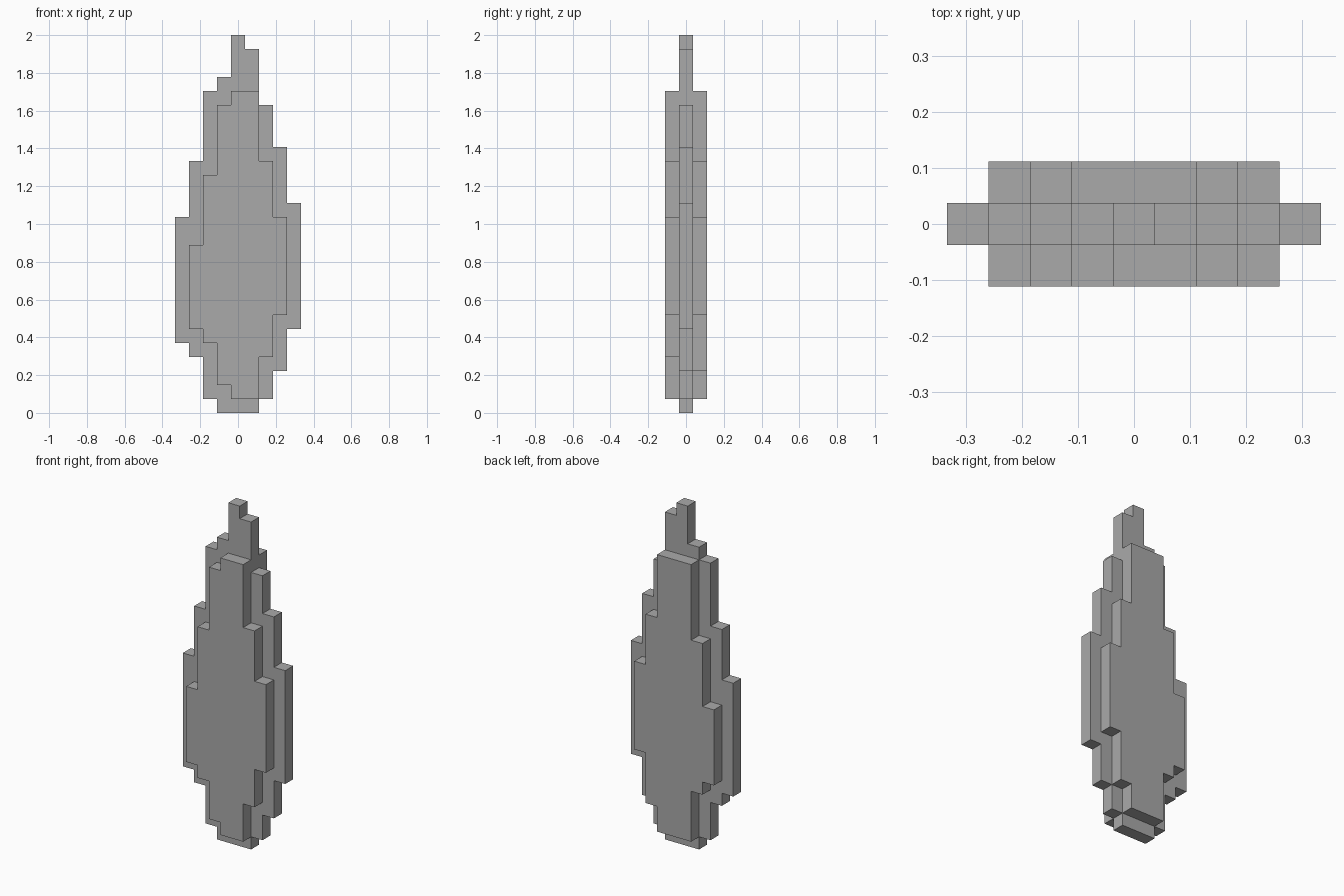
import bpy
import bmesh

cube = bpy.data.objects.get("Cube")
if cube:
    bpy.data.objects.remove(cube, do_unlink=True)

U = 2 / 27  # size of one block

stone = bpy.data.materials.new("grey stone")
stone.use_nodes = True
GREY = (0.4, 0.4, 0.4, 1)
stone.diffuse_color = GREY
stone.node_tree.nodes["Principled BSDF"].inputs["Base Color"].default_value = GREY


def stepped_outline(first, spans):
    """Outline around side-by-side columns, each a (bottom, top) span in blocks."""
    lower, upper = [], []
    for i, (bottom, top) in enumerate(spans):
        left, right = first + i - 0.5, first + i + 0.5
        for line, z in ((lower, bottom), (upper, top)):
            if line and line[-1][1] == z:
                line[-1] = (right, z)  # level with its neighbour
            else:
                line += [(left, z), (right, z)]
    return lower + upper[::-1]


def slab(name, first, spans, layer):
    """One-block-thick slab with a stepped outline."""
    bm = bmesh.new()
    y = (layer - 0.5) * U
    face = bm.faces.new([bm.verts.new((x * U, y, z * U))
                         for x, z in stepped_outline(first, spans)])
    extruded = bmesh.ops.extrude_face_region(bm, geom=[face], use_keep_orig=True)
    moved = [v for v in extruded["geom"] if isinstance(v, bmesh.types.BMVert)]
    bmesh.ops.translate(bm, verts=moved, vec=(0, U, 0))
    bmesh.ops.recalc_face_normals(bm, faces=bm.faces)
    mesh = bpy.data.meshes.new(name)
    bm.to_mesh(mesh)
    bm.free()
    mesh.materials.append(stone)
    obj = bpy.data.objects.new(name, mesh)
    bpy.context.collection.objects.link(obj)


# Column spans run from -x to +x
slab("core_slab", -4, [(5, 14), (4, 18), (1, 23), (0, 24), (0, 27),
                       (0, 26), (1, 22), (3, 19), (6, 15)], 0)
slab("front_slab", -3, [(6, 12), (5, 17), (2, 22), (1, 23),
                        (1, 23), (4, 18), (7, 14)], -1)
slab("back_slab", -3, [(6, 12), (5, 17), (1, 23), (1, 23),
                       (1, 23), (3, 18), (7, 14)], 1)
